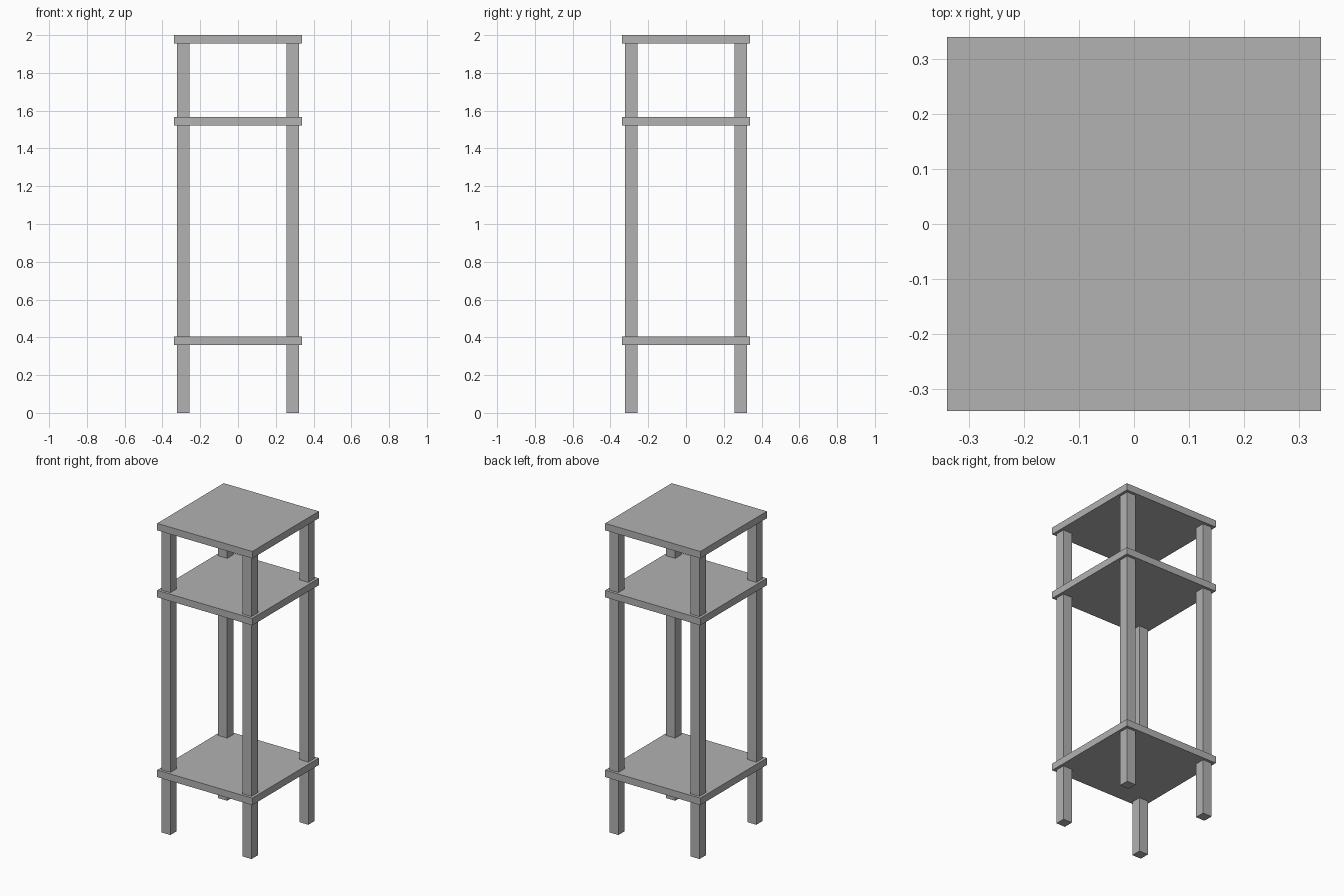
import bpy

cube = bpy.data.objects.get("Cube")
if cube:
    bpy.data.objects.remove(cube, do_unlink=True)

# Single plain grey finish
grey = bpy.data.materials.new("plain_grey")
grey.use_nodes = True
colour = (0.445, 0.445, 0.445, 1)
grey.diffuse_color = colour
grey.node_tree.nodes["Principled BSDF"].inputs["Base Color"].default_value = colour


def box(name, x, y, bottom, top, width):
    """Square-section box between two heights."""
    bpy.ops.mesh.primitive_cube_add(size=1, location=(x, y, (bottom + top) / 2))
    part = bpy.context.object
    part.name = name
    part.scale = (width, width, top - bottom)
    bpy.ops.object.transform_apply(location=False, rotation=False, scale=True)
    part.data.materials.append(grey)
    return part


THICKNESS = 0.045
SHELF_WIDTH = 0.68
LEG_WIDTH = 0.064
LEG_OFFSET = 0.29

# Square boards, given by the height of their upper face
for name, top in (("lower_shelf", 0.405), ("upper_shelf", 1.567), ("table_top", 2.0)):
    box(name, 0, 0, top - THICKNESS, top, SHELF_WIDTH)

# Four square legs running from the floor to the underside of the top
for side, sx in (("left", 1), ("right", -1)):
    for end, sy in (("front", -1), ("back", 1)):
        box(f"{end}_{side}_leg", sx * LEG_OFFSET, sy * LEG_OFFSET,
            0, 2.0 - THICKNESS, LEG_WIDTH)
